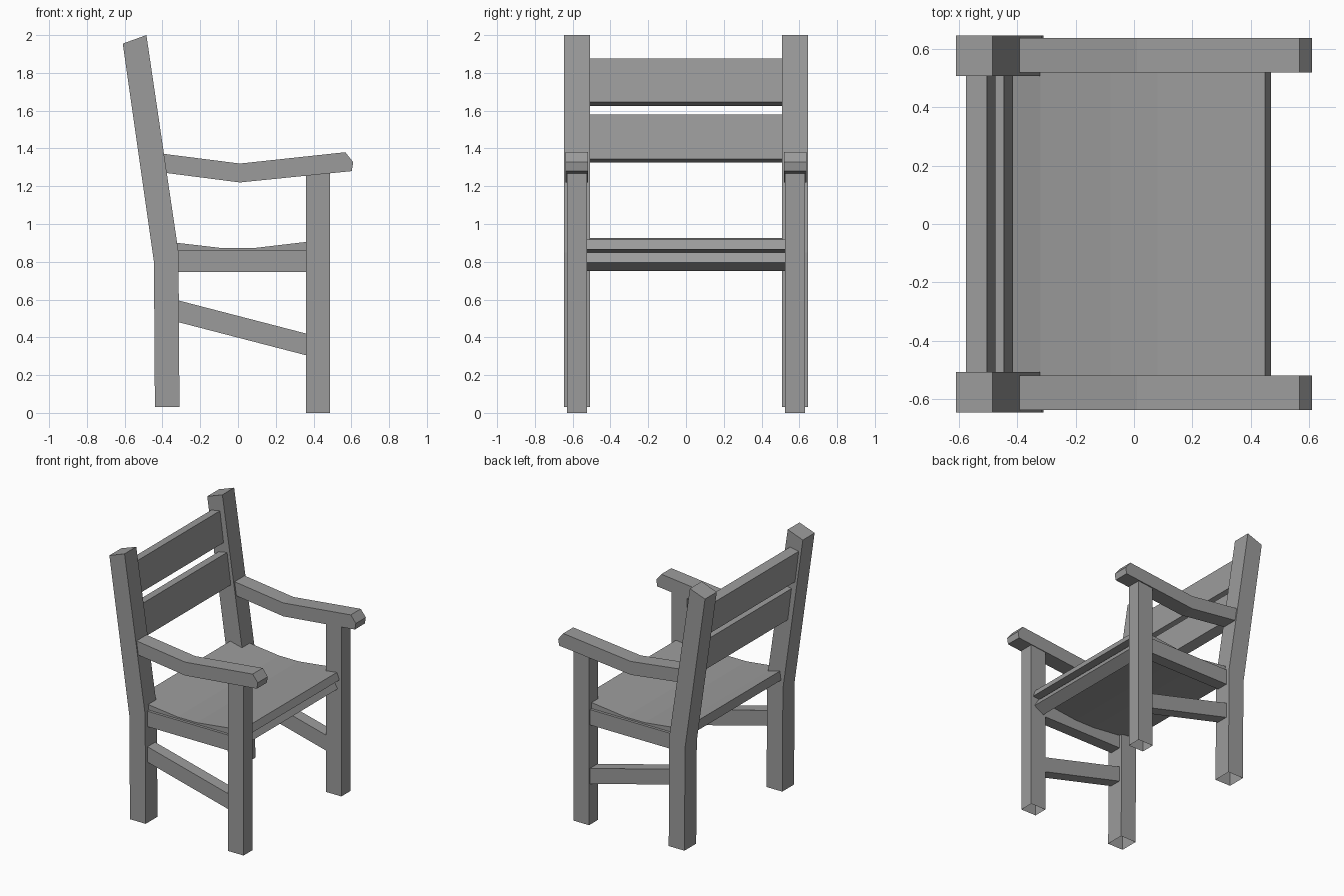
import bpy
import bmesh

cube = bpy.data.objects.get("Cube")
if cube:
    bpy.data.objects.remove(cube, do_unlink=True)

GREY = (0.33, 0.33, 0.33, 1.0)
grey = bpy.data.materials.new("plain_grey")
grey.use_nodes = True
grey.diffuse_color = GREY
grey.node_tree.nodes["Principled BSDF"].inputs["Base Color"].default_value = GREY


def board(name, profile, y0, y1, open_bottom=False):
    """Extrude a side profile of (x, z) points from y0 to y1."""
    bm = bmesh.new()
    face = bm.faces.new([bm.verts.new((x, y0, z)) for x, z in profile])
    grown = bmesh.ops.extrude_face_region(bm, geom=[face], use_keep_orig=True)
    moved = [v for v in grown["geom"] if isinstance(v, bmesh.types.BMVert)]
    bmesh.ops.translate(bm, verts=moved, vec=(0, y1 - y0, 0))
    bmesh.ops.recalc_face_normals(bm, faces=bm.faces)
    if open_bottom:
        low = min(v.co.z for v in bm.verts)
        foot = [f for f in bm.faces if all(v.co.z < low + 0.001 for v in f.verts)]
        bmesh.ops.delete(bm, geom=foot, context="FACES")
    mesh = bpy.data.meshes.new(name)
    bm.to_mesh(mesh)
    bm.free()
    mesh.materials.append(grey)
    obj = bpy.data.objects.new(name, mesh)
    bpy.context.scene.collection.objects.link(obj)
    return obj


def pair(name, profile, inner, outer, open_bottom=False):
    """Make the same board on both sides of the chair."""
    board(name + "_near", profile, -outer, -inner, open_bottom)
    board(name + "_far", profile, inner, outer, open_bottom)


# Rear legs that bend into the leaning back posts
pair("back_post", [(-0.44, 0.03), (-0.31, 0.03), (-0.315, 0.85), (-0.485, 2.0),
                   (-0.61, 1.955), (-0.445, 0.80)], 0.508, 0.647, True)

# Straight front legs, their tops buried in the arms
pair("front_leg", [(0.36, 0), (0.487, 0), (0.487, 1.29), (0.36, 1.28)],
     0.525, 0.63, True)

# Bent arms with a chamfered tip
pair("arm", [(-0.41, 1.274), (0.01, 1.22), (0.602, 1.28), (0.61, 1.327),
             (0.568, 1.38), (0.01, 1.32), (-0.43, 1.376)], 0.52, 0.638)

# Side rails and sloping stretchers
pair("side_rail", [(-0.33, 0.745), (0.38, 0.745), (0.38, 0.86), (-0.33, 0.86)],
     0.53, 0.62)
pair("stretcher", [(-0.33, 0.484), (0.38, 0.30), (0.38, 0.415), (-0.33, 0.599)],
     0.53, 0.62)

# Tilted rail under the front of the seat
board("front_rail", [(0.424, 0.85), (0.456, 0.795), (0.378, 0.75), (0.346, 0.805)],
      -0.55, 0.55)

# Dished seat, its corners set into legs and posts
board("seat", [(-0.42, 0.925), (-0.32, 0.90), (-0.08, 0.872), (0.08, 0.872),
               (0.36, 0.905), (0.45, 0.917), (0.47, 0.865), (0.36, 0.852),
               (0.08, 0.82), (-0.08, 0.82), (-0.32, 0.845), (-0.43, 0.86)],
      -0.60, 0.60)

# Two leaning back slats
board("upper_slat", [(-0.505, 1.875), (-0.475, 1.645), (-0.545, 1.625),
                     (-0.576, 1.862)], -0.53, 0.53)
board("lower_slat", [(-0.446, 1.58), (-0.415, 1.345), (-0.485, 1.325),
                     (-0.516, 1.567)], -0.53, 0.53)
